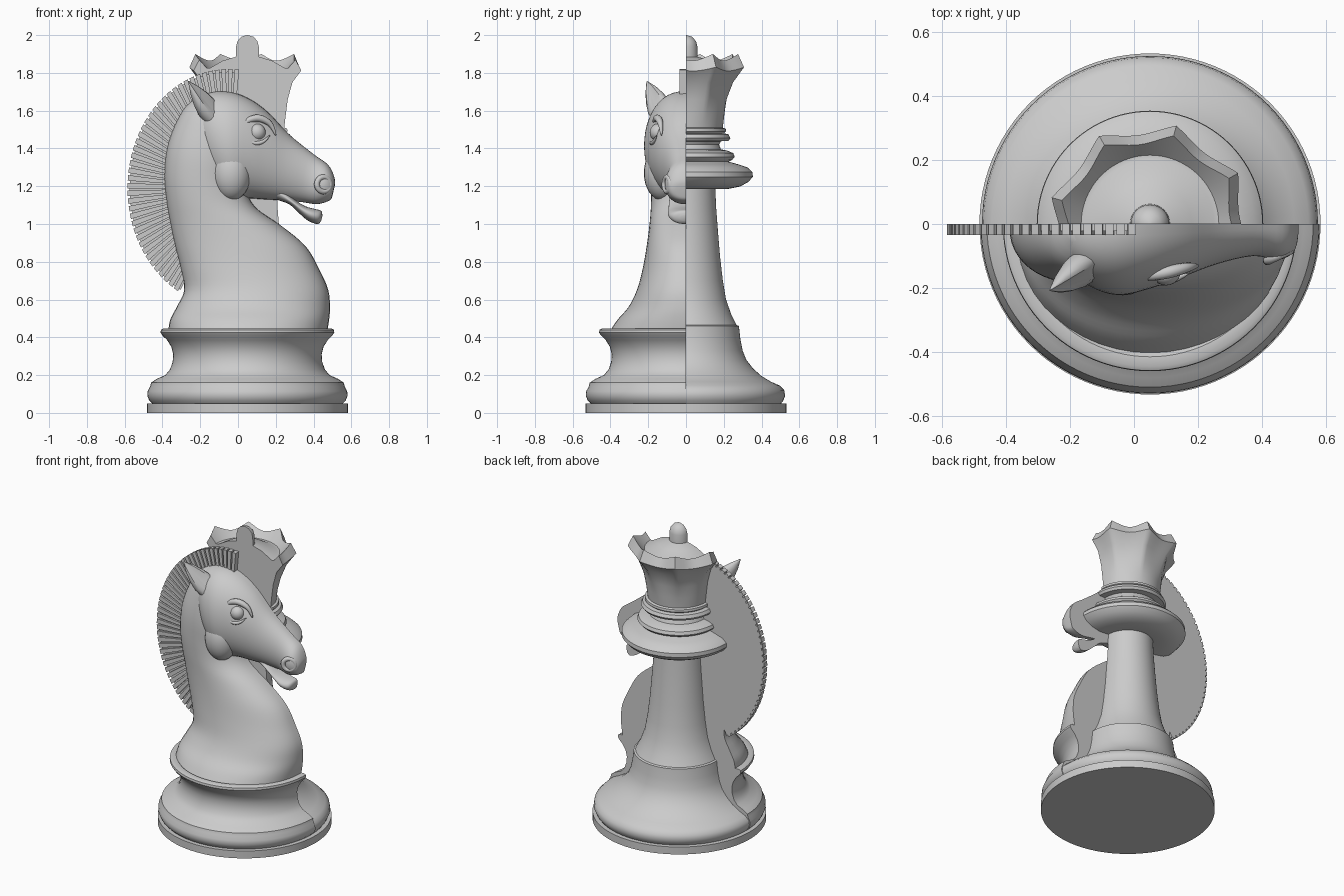
import bpy, bmesh
from math import sin, cos, pi, radians
from mathutils import Vector, Matrix

if "Cube" in bpy.data.objects:
    bpy.data.objects.remove(bpy.data.objects["Cube"])

grey = bpy.data.materials.new("light_grey")
grey.use_nodes = True
grey.diffuse_color = (0.6, 0.6, 0.6, 1)
grey.node_tree.nodes["Principled BSDF"].inputs["Base Color"].default_value = (0.6, 0.6, 0.6, 1)
AXIS = 0.05  # x of the turning axis


def smooth(me, angle):
    for p in me.polygons:
        p.use_smooth = True
    me.set_sharp_from_angle(angle=radians(angle))
    me.materials.append(grey)


def finish(bm, name, angle=40):
    bmesh.ops.recalc_face_normals(bm, faces=bm.faces)
    me = bpy.data.meshes.new(name)
    bm.to_mesh(me)
    bm.free()
    smooth(me, angle)
    ob = bpy.data.objects.new(name, me)
    bpy.context.collection.objects.link(ob)
    return ob


def add_solid(bm, rows):
    """Closed half body: skin over open rows, end caps and one flat cut face."""
    v = [[bm.verts.new(p) for p in row] for row in rows]
    for a, b in zip(v, v[1:]):
        for j in range(len(a) - 1):
            bm.faces.new((a[j], a[j + 1], b[j + 1], b[j]))
    bm.faces.new([r[0] for r in v] + [r[-1] for r in reversed(v)])
    bm.faces.new(v[0])
    bm.faces.new(v[-1])


def half_lathe(name, profile, side, n=48):
    """Half turn of (radius, z); four values give an eight-pointed star ring."""
    rows = []
    for p in profile:
        r1, z1, r2, z2 = p if len(p) == 4 else p * 2
        row = []
        for i in range(n + 1):
            deg = 180 * i / n
            f = abs((deg - 7.5) % 45 - 22.5) / 22.5
            g = sin(f * pi / 2)
            r, z = r1 + (r2 - r1) * g, z1 + (z2 - z1) * g
            a = radians(deg)
            row.append((AXIS + r * cos(a), side * r * sin(a), z))
        rows.append(row)
    bm = bmesh.new()
    add_solid(bm, rows)
    return finish(bm, name)


def spline(pts, k=4):
    """Smooth in-between sections."""
    p = [Vector(q) for q in pts]
    p = [p[0]] + p + [p[-1]]
    out = []
    for a, b, c, d in zip(p, p[1:], p[2:], p[3:]):
        for i in range(k):
            t = i / k
            out.append(0.5 * (2 * b + (c - a) * t + (2 * a - 5 * b + 4 * c - d) * t * t
                              + (3 * b - a - 3 * c + d) * t ** 3))
    return out + [p[-1]]


def half_loft(name, sections, power=0.85, n=24):
    """Sections are (x, z) of one edge, (x, z) of the other edge, depth."""
    rows = []
    for x1, z1, x2, z2, d in spline(sections):
        row = []
        for i in range(n + 1):
            t = pi * i / n
            w = (1 + cos(t)) / 2
            row.append((x2 + (x1 - x2) * w, -d * max(sin(t), 0) ** power, z2 + (z1 - z2) * w))
        rows.append(row)
    bm = bmesh.new()
    add_solid(bm, rows)
    return finish(bm, name, 50)


def ball(name, loc, scale):
    bm = bmesh.new()
    bmesh.ops.create_uvsphere(bm, u_segments=24, v_segments=16, radius=1,
                              matrix=Matrix.Translation(loc) @ Matrix.Diagonal((*scale, 1)))
    return finish(bm, name, 180)


def tube(name, pts, r):
    cu = bpy.data.curves.new(name, 'CURVE')
    cu.dimensions = '3D'
    cu.bevel_depth = r
    cu.use_fill_caps = True
    sp = cu.splines.new('POLY')
    path = spline(pts)
    sp.points.add(len(path) - 1)
    for i, (q, p) in enumerate(zip(sp.points, path)):
        q.co = (*p, 1)
        q.radius = 0.2 + sin(pi * i / (len(path) - 1))
    cu.materials.append(grey)
    bpy.context.collection.objects.link(bpy.data.objects.new(name, cu))


# Shared round foot
bm = bmesh.new()
bmesh.ops.create_cone(bm, cap_ends=True, segments=96, radius1=0.533, radius2=0.533, depth=0.05,
                      matrix=Matrix.Translation((AXIS, 0, 0.025)))
finish(bm, "foot_disc")

# Queen half, from base to finial
half_lathe("queen_half", [
    (.50, .045), (.515, .065), (.525, .09), (.52, .12), (.495, .145), (.45, .165), (.40, .195),
    (.355, .235), (.32, .28), (.3, .33), (.288, .39), (.28, .46), (.268, .465), (.24, .52),
    (.212, .6), (.195, .7), (.18, .83), (.17, .95), (.16, 1.08), (.155, 1.19),
    (.22, 1.185), (.285, 1.198), (.33, 1.222), (.354, 1.25), (.352, 1.275), (.325, 1.3),
    (.28, 1.315), (.225, 1.33), (.245, 1.34), (.258, 1.355), (.25, 1.375), (.22, 1.388),
    (.185, 1.395), (.175, 1.42), (.185, 1.438), (.225, 1.44), (.235, 1.455), (.225, 1.475),
    (.2, 1.48), (.212, 1.49), (.21, 1.505), (.195, 1.51), (.203, 1.58),
    (.222, 1.66, .212, 1.66), (.258, 1.75, .235, 1.75), (.318, 1.83, .28, 1.81),
    (.285, 1.9, .25, 1.865), (.215, 1.825), (.2, 1.825), (.13, 1.865), (.062, 1.885),
    (.06, 1.94), (.053, 1.968), (.032, 1.991), (.004, 2.0)], 1)

# Knight half: turned base with rim
half_lathe("knight_base", [
    (.50, .045), (.52, .065), (.53, .09), (.528, .115), (.515, .14), (.51, .16), (.48, .18),
    (.435, .2), (.41, .23), (.396, .27), (.393, .31), (.403, .35), (.425, .385), (.45, .41),
    (.46, .425), (.458, .44), (.445, .447), (.415, .445), (.40, .43)], -1)

# Neck and chest
half_loft("neck", [
    (-.37, .42, .47, .42, .41), (-.36, .49, .482, .49, .365), (-.325, .56, .487, .56, .305),
    (-.285, .65, .478, .65, .26), (-.305, .77, .435, .75, .23), (-.335, .89, .36, .88, .208),
    (-.36, 1.01, .23, .99, .193), (-.38, 1.13, .09, 1.09, .185), (-.39, 1.25, .04, 1.2, .185),
    (-.38, 1.38, .04, 1.33, .185), (-.345, 1.5, .03, 1.46, .17), (-.28, 1.62, 0, 1.58, .14),
    (-.2, 1.68, -.06, 1.66, .07)])

# Skull and muzzle
half_loft("head", [
    (-.27, 1.62, -.2, 1.27, .11), (-.17, 1.69, -.12, 1.19, .19), (-.06, 1.702, -.04, 1.125, .222),
    (.05, 1.668, .06, 1.135, .2), (.155, 1.595, .15, 1.13, .165), (.27, 1.475, .25, 1.125, .125),
    (.4, 1.37, .345, 1.115, .1), (.48, 1.31, .42, 1.105, .112), (.512, 1.24, .485, 1.125, .085),
    (.512, 1.2, .5, 1.15, .03)])

# Lower jaw
half_loft("jaw", [
    (.2, 1.22, .2, 1.13, .08), (.3, 1.13, .27, 1.105, .09), (.355, 1.095, .32, 1.06, .092),
    (.405, 1.08, .37, 1.018, .095), (.44, 1.07, .42, 1.0, .075), (.447, 1.045, .44, 1.015, .03)])

ball("cheek", (-.035, -.125, 1.27), (.105, .098, .145))
ball("eye", (.1, -.148, 1.485), (.046, .044, .046))
tube("brow", [(.02, -.17, 1.5), (.05, -.163, 1.545), (.11, -.15, 1.56), (.17, -.135, 1.53),
              (.2, -.13, 1.47)], .016)
tube("lower_eyelid", [(.03, -.183, 1.47), (.08, -.183, 1.43), (.13, -.172, 1.435),
                      (.17, -.155, 1.47)], .009)

# Nostril ring
bpy.ops.mesh.primitive_torus_add(location=(.452, -.098, 1.21), rotation=(pi / 2, 0, radians(25)),
                                 major_radius=.038, minor_radius=.015,
                                 major_segments=24, minor_segments=10)
nostril = bpy.context.object
nostril.name = "nostril"
smooth(nostril.data, 180)

# Ear: tapered leaf, hollow on the forward side
base, tip = Vector((-.13, -.12, 1.57)), Vector((-.262, -.207, 1.755))
axis = (tip - base).normalized()
fwd = (Vector((.8, -.6, .3)) - axis * axis.dot(Vector((.8, -.6, .3)))).normalized()
across = axis.cross(fwd)
rows = []
for t, r in [(0, .062), (.25, .068), (.5, .056), (.75, .034), (1, .003)]:
    row = []
    for i in range(16):
        a = 2 * pi * i / 16
        c = cos(a)
        c = c * 0.8 if c < 0.6 else c * 0.8 - 1.1 * (c - 0.6) * min(1, 3 * t)
        row.append(base.lerp(tip, t) + r * (c * fwd + sin(a) * across))
    rows.append(row)
bm = bmesh.new()
add_solid(bm, rows)
finish(bm, "ear")

# Mane: thin crescent plate carrying a fan of raised ribs
bm = bmesh.new()


def mane_slab(a0, a1, outer, depth):
    rows = []
    for a in (a0, a1):
        c, s = cos(radians(a)) * .535, sin(radians(a)) * .63
        at = lambda k, y: (-.05 + k * c, y, 1.19 + k * s)
        rows.append([at(.62, 0), at(.62, -depth), at(outer, -depth), at(outer, 0)])
    add_solid(bm, rows)


RIBS, START, END = 42, 84, 241
step = (END - START) / RIBS
for i in range(RIBS):
    a = START + i * step
    mane_slab(a, a + step * .72, 1.0, .034)
    mane_slab(a + step * .72, a + step, .978, .022)
finish(bm, "mane", 30)
